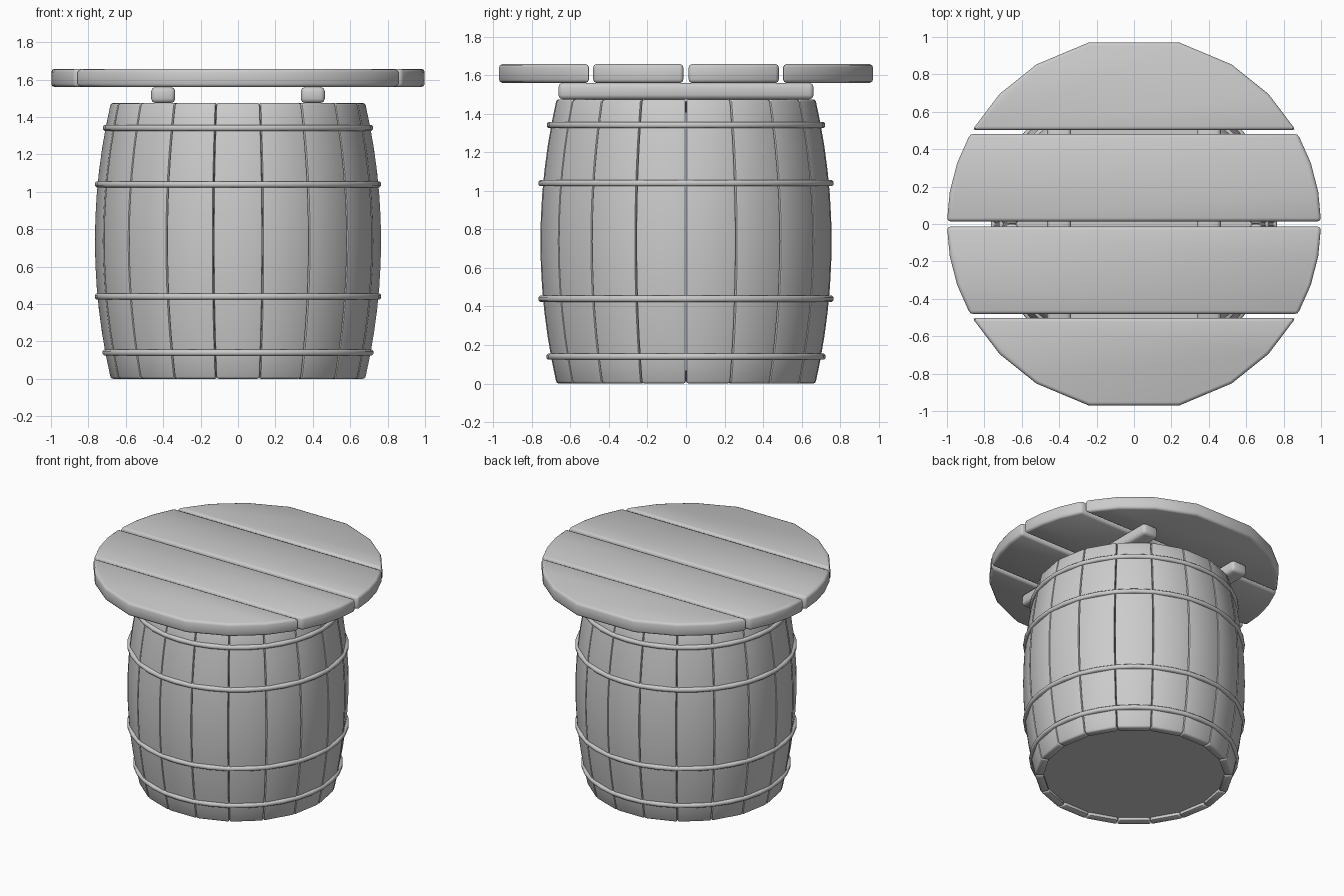
import bpy, bmesh
from math import radians, sin, cos, pi

cube = bpy.data.objects.get("Cube")
if cube:
    bpy.data.objects.remove(cube, do_unlink=True)

GREY = (0.6, 0.6, 0.6, 1)
mat = bpy.data.materials.new("plain grey")
mat.use_nodes = True
mat.diffuse_color = GREY
mat.node_tree.nodes["Principled BSDF"].inputs["Base Color"].default_value = GREY

STAVES = 18
BARREL_TOP = 1.475


def finish(name, bm, bevel=0.0, limit=25, smooth=50):
    """Round the hard edges, then turn the bmesh into a smooth-shaded object."""
    bmesh.ops.recalc_face_normals(bm, faces=bm.faces)
    if bevel:
        hard = [e for e in bm.edges
                if e.is_manifold and e.calc_face_angle() > radians(limit)]
        bmesh.ops.bevel(bm, geom=hard, offset=bevel, offset_type='OFFSET',
                        segments=2, profile=0.5, affect='EDGES', clamp_overlap=True)
    mesh = bpy.data.meshes.new(name)
    bm.to_mesh(mesh)
    bm.free()
    mesh.materials.append(mat)
    obj = bpy.data.objects.new(name, mesh)
    bpy.context.collection.objects.link(obj)
    bpy.ops.object.select_all(action='DESELECT')
    obj.select_set(True)
    bpy.context.view_layer.objects.active = obj
    bpy.ops.object.shade_smooth_by_angle(angle=radians(smooth))
    return obj


def skin(bm, rings, closed=False):
    """Join equal rings of points into a tube, capped unless it is closed."""
    loops = [[bm.verts.new(p) for p in ring] for ring in rings]
    n = len(loops[0])
    pairs = list(zip(loops, loops[1:]))
    if closed:
        pairs.append((loops[-1], loops[0]))
    else:
        bm.faces.new(loops[0])
        bm.faces.new(loops[-1])
    for a, b in pairs:
        for i in range(n):
            j = (i + 1) % n
            bm.faces.new((a[i], a[j], b[j], b[i]))


def polar(r, a, z):
    return (r * cos(a), r * sin(a), z)


def barrel_radius(z):
    half = BARREL_TOP / 2
    return 0.767 - 0.085 * ((z - half) / half) ** 2


# Barrel staves, one facing the front
bm = bmesh.new()
half = pi / STAVES - 0.002
for s in range(STAVES):
    mid = -pi / 2 + s * 2 * pi / STAVES
    rings = []
    for k in range(13):
        z = BARREL_TOP * k / 12
        r = barrel_radius(z)
        rings.append([polar(r, mid - half, z), polar(r, mid + half, z),
                      polar(r - 0.06, mid + half, z), polar(r - 0.06, mid - half, z)])
    skin(bm, rings)
finish("barrel_staves", bm, bevel=0.012)

# Recessed barrel heads
for name, z in (("barrel_bottom", 0.025), ("barrel_lid", BARREL_TOP - 0.065)):
    bm = bmesh.new()
    ring = [-pi / 2 + (i + 0.5) * 2 * pi / STAVES for i in range(STAVES)]
    skin(bm, [[polar(0.645, a, h) for a in ring] for h in (z, z + 0.04)])
    finish(name, bm)

# Hoops: rounded bands swept round the barrel
for i, z in enumerate((0.14, 0.44, 1.04, 1.342)):
    bm = bmesh.new()
    outer = barrel_radius(z) + 0.012
    section = [(outer - 0.05, -0.016), (outer - 0.008, -0.016), (outer, -0.008),
               (outer, 0.008), (outer - 0.008, 0.016), (outer - 0.05, 0.016)]
    skin(bm, [[polar(r, 2 * pi * k / 36, z + h) for r, h in section]
              for k in range(36)], closed=True)
    finish(f"hoop_{i + 1}", bm)

# Battens between barrel and table top
for name, x in (("batten_right", -0.4), ("batten_left", 0.4)):
    bm = bmesh.new()
    w = 0.064
    skin(bm, [[(x - w, y, BARREL_TOP), (x + w, y, BARREL_TOP),
               (x + w, y, 1.56), (x - w, y, 1.56)] for y in (-0.662, 0.662)])
    finish(name, bm, bevel=0.022)

# Table planks cut from a round outline
inner = [0.8, 10, 19, 28.8]
outer = [30.2, 44, 58.5, 76]
for side, sy in (("front", -1), ("back", 1)):
    for place, angles in (("inner", inner), ("outer", outer)):
        edge = [(cos(radians(a)), sy * sin(radians(a))) for a in angles]
        outline = edge + [(-x, y) for x, y in reversed(edge)]
        bm = bmesh.new()
        skin(bm, [[(x, y, z) for x, y in outline] for z in (1.56, 1.658)])
        finish(f"{side}_{place}_plank", bm, bevel=0.018)
